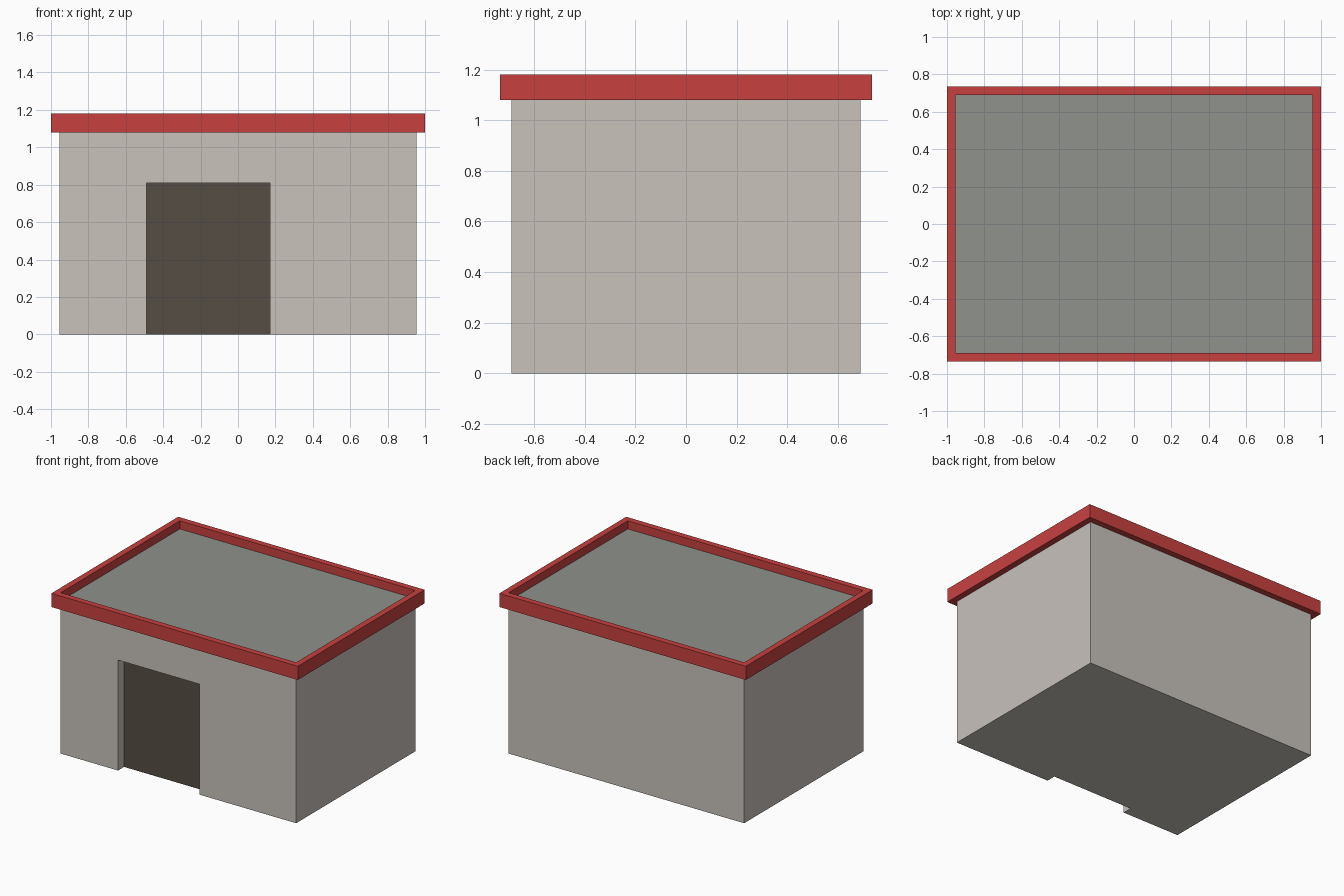
import bpy
import bmesh

if "Cube" in bpy.data.objects:
    bpy.data.objects.remove(bpy.data.objects["Cube"])


def material(name, rgb):
    lin = [(c / 255 / 12.92) if c / 255 <= 0.04045 else ((c / 255 + 0.055) / 1.055) ** 2.4 for c in rgb]
    m = bpy.data.materials.new(name)
    m.diffuse_color = (*lin, 1)
    m.use_nodes = True
    m.node_tree.nodes["Principled BSDF"].inputs["Base Color"].default_value = m.diffuse_color
    return m


def box(name, x, y, z, mat):
    """Box from (min, max) ranges on each axis."""
    bm = bmesh.new()
    bmesh.ops.create_cube(bm, size=1)
    for v in bm.verts:
        v.co = [r[0] if c < 0 else r[1] for c, r in zip(v.co, (x, y, z))]
    me = bpy.data.meshes.new(name)
    bm.to_mesh(me)
    bm.free()
    me.materials.append(mat)
    ob = bpy.data.objects.new(name, me)
    bpy.context.collection.objects.link(ob)
    return ob


def cut(ob, cutter):
    """Subtract the cutter and remove it."""
    mod = ob.modifiers.new("cut", 'BOOLEAN')
    mod.operation = 'DIFFERENCE'
    mod.solver = 'EXACT'
    mod.object = cutter
    bpy.context.view_layer.objects.active = ob
    bpy.ops.object.modifier_apply(modifier=mod.name)
    bpy.data.objects.remove(cutter)


wall = material("wall_plaster", (200, 194, 187))
red = material("trim_red", (200, 64, 64))
grey = material("roof_grey", (143, 146, 140))
brown = material("door_brown", (85, 77, 68))

WX, WY, WZ = 0.955, 0.69, 1.08   # wall half width, half depth, height
TX, TY, TZ = 1.0, 0.735, 1.18    # trim half width, half depth, top
DOOR_Y = -0.62

# Walls with a recessed doorway
walls = box("walls", (-WX, WX), (-WY, WY), (0, WZ), wall)
cut(walls, box("doorway_cutter", (-0.49, 0.17), (-0.9, DOOR_Y), (-0.2, 0.81), wall))

# The back of the recess is the door
if len(walls.data.materials) < 2:
    walls.data.materials.append(brown)
door_slot = len(walls.data.materials) - 1
walls.data.materials[door_slot] = brown
for p in walls.data.polygons:
    is_door = p.normal.y < -0.9 and abs(p.center.y - DOOR_Y) < 0.01
    p.material_index = door_slot if is_door else 0

# Flat roof sunk behind the trim
box("roof", (-WX, WX), (-WY, WY), (WZ, 1.12), grey)

# Overhanging parapet trim, open in the middle
trim = box("roof_trim", (-TX, TX), (-TY, TY), (WZ, TZ), red)
cut(trim, box("trim_cutter", (-WX, WX), (-WY, WY), (0.9, 1.4), red))
